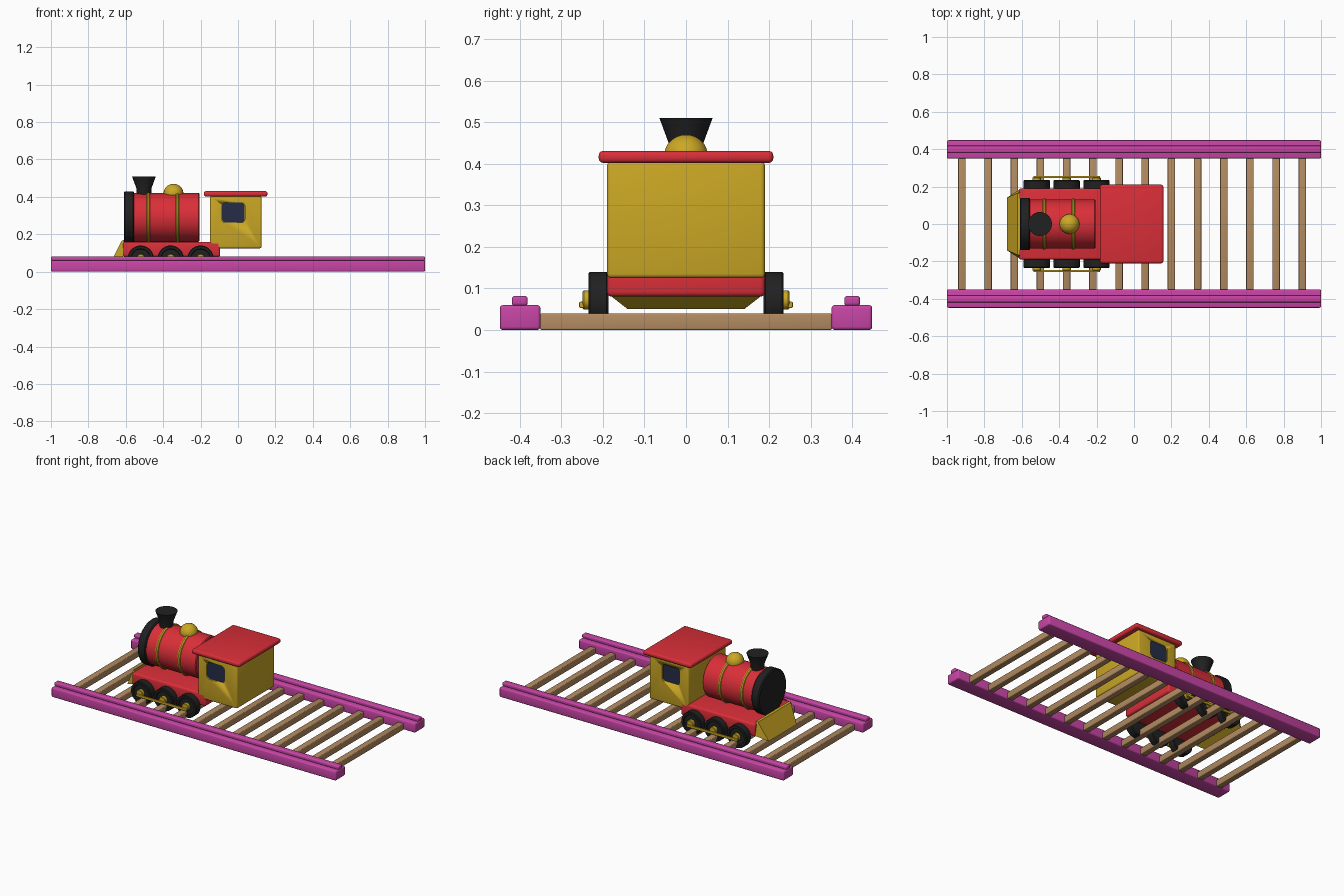
import bpy, bmesh, math
from mathutils import Matrix

if "Cube" in bpy.data.objects:
    bpy.data.objects.remove(bpy.data.objects["Cube"])


def material(name, rgb):
    m = bpy.data.materials.new(name)
    m.diffuse_color = (*rgb, 1)
    m.use_nodes = True
    m.node_tree.nodes["Principled BSDF"].inputs["Base Color"].default_value = m.diffuse_color
    return m


MAGENTA = material("magenta", (0.58, 0.06, 0.38))
WOOD = material("tan wood", (0.45, 0.26, 0.12))
RED = material("red", (0.70, 0.028, 0.04))
YELLOW = material("golden yellow", (0.60, 0.39, 0.018))
BLACK = material("black", (0.015, 0.015, 0.016))
GLASS = material("dark blue glass", (0.018, 0.026, 0.065))


def finish(bm, name, mat, smooth=True):
    bmesh.ops.recalc_face_normals(bm, faces=bm.faces)
    me = bpy.data.meshes.new(name)
    bm.to_mesh(me)
    bm.free()
    ob = bpy.data.objects.new(name, me)
    bpy.context.collection.objects.link(ob)
    me.materials.append(mat)
    if smooth:
        bpy.ops.object.select_all(action='DESELECT')
        ob.select_set(True)
        bpy.context.view_layer.objects.active = ob
        bpy.ops.object.shade_smooth_by_angle(angle=math.radians(35))
    return ob


def box(name, mat, xs, ys, zs, bevel=0.0, edge_axis=None):
    """Box from its ranges; edge_axis limits the rounding to edges along it."""
    bm = bmesh.new()
    bmesh.ops.create_cube(bm, size=1)
    for v in bm.verts:
        for i, r in enumerate((xs, ys, zs)):
            v.co[i] = (r[0] + r[1]) / 2 + v.co[i] * (r[1] - r[0])
    if bevel:
        edges = [e for e in bm.edges if edge_axis is None or
                 abs(e.verts[0].co[edge_axis] - e.verts[1].co[edge_axis]) > 1e-5]
        bmesh.ops.bevel(bm, geom=edges, offset=bevel, segments=3, profile=0.5, affect='EDGES')
    return finish(bm, name, mat)


def lathe(name, mat, profile, centre, axis='Z', steps=40):
    """Spin (radius, height) points round an axis through centre."""
    bm = bmesh.new()
    verts = [bm.verts.new((r, 0, h)) for r, h in profile]
    edges = [bm.edges.new(p) for p in zip(verts, verts[1:])]
    bmesh.ops.spin(bm, geom=verts + edges, cent=(0, 0, 0), axis=(0, 0, 1),
                   angle=2 * math.pi, steps=steps)
    bmesh.ops.remove_doubles(bm, verts=bm.verts, dist=1e-5)
    turn = {'Z': Matrix(), 'X': Matrix.Rotation(math.pi / 2, 4, 'Y'),
            'Y': Matrix.Rotation(-math.pi / 2, 4, 'X')}[axis]
    bm.transform(Matrix.Translation(centre) @ turn)
    return finish(bm, name, mat)


def span(a, b, side):
    return tuple(sorted((a * side, b * side)))


# Track: two beams with rail heads, and wooden sleepers
for s, n in ((-1, "front"), (1, "back")):
    box(n + "_rail_beam", MAGENTA, (-1, 1), span(0.35, 0.448, s), (0, 0.06), 0.008)
    box(n + "_rail_head", MAGENTA, (-1, 1), span(0.381, 0.419, s), (0.058, 0.082), 0.007)
for i in range(14):
    x = -0.92 + 0.14 * i
    box(f"sleeper_{i + 1}", WOOD, (x - 0.02, x + 0.02), (-0.351, 0.351), (0, 0.04), 0.004)

# Chassis, boiler and smokebox
box("chassis", RED, (-0.615, -0.095), (-0.1904, 0.1904), (0.08, 0.16), 0.012)
lathe("boiler", RED, [(0, -0.59), (0.13, -0.59), (0.13, -0.21), (0.125, -0.205), (0, -0.205)],
      (0, 0, 0.29), 'X', 48)
lathe("smokebox", BLACK, [(0, -0.61), (0.134, -0.61), (0.14, -0.604), (0.14, -0.561),
                          (0.134, -0.555), (0, -0.555)], (0, 0, 0.29), 'X', 48)
for i, x in enumerate((-0.48, -0.325)):
    ring = [(0.128 + 0.009 * math.cos(a), x + 0.011 * math.sin(a))
            for a in (k * math.pi / 4 for k in range(9))]
    lathe(f"boiler_band_{i + 1}", YELLOW, ring, (0, 0, 0.29), 'X', 48)

# Chimney and dome
lathe("chimney", BLACK, [(0, 0.38), (0.04, 0.38), (0.04, 0.445), (0.064, 0.51), (0, 0.51)],
      (-0.503, 0, 0))
dome = [(0.053 * math.cos(a), 0.052 * math.sin(a))
        for a in (math.pi / 2 * k / 8 for k in range(-3, 9))]
lathe("steam_dome", YELLOW, dome, (-0.345, 0, 0.418))

# Cab with recessed side windows and a roof
cab = box("cab", YELLOW, (-0.15, 0.126), (-0.19, 0.19), (0.125, 0.405), 0.01)
for s, n in ((-1, "front"), (1, "back")):
    cut = box(n + "_window_cutter", YELLOW, (-0.087, 0.037), span(0.178, 0.25, s),
              (0.262, 0.37), 0.02, 1)
    cut.hide_render = True
    cut.hide_viewport = True
    mod = cab.modifiers.new("window", 'BOOLEAN')
    mod.operation = 'DIFFERENCE'
    mod.solver = 'EXACT'
    mod.object = cut
    box(n + "_window", GLASS, (-0.086, 0.036), span(0.176, 0.182, s), (0.263, 0.369), 0.02, 1)
box("roof", RED, (-0.182, 0.157), (-0.21, 0.21), (0.402, 0.431), 0.011)

# Cowcatcher wedge with an underside rising to the chassis
bm = bmesh.new()
for x, y, z in ((-0.68, 0.14, 0.05), (-0.61, 0.185, 0.085), (-0.61, 0.165, 0.17),
                (-0.622, 0.165, 0.165)):
    for s in (-1, 1):
        bm.verts.new((x, y * s, z))
bmesh.ops.convex_hull(bm, input=bm.verts)
finish(bm, "cowcatcher", YELLOW, False)

# Wheels with recessed faces, hubs and coupling rods
WHEEL_X = (-0.52, -0.36, -0.20)
for s, n in ((-1, "front"), (1, "back")):
    for i, x in enumerate(WHEEL_X):
        wheel = [(0, 0.187), (0.066, 0.187), (0.07, 0.191), (0.07, 0.231), (0.066, 0.235),
                 (0.053, 0.235), (0.050, 0.228), (0, 0.228)]
        lathe(f"{n}_wheel_{i + 1}", BLACK, [(r, h * s) for r, h in wheel], (x, 0, 0.07), 'Y', 32)
        hub = [(0, 0.225), (0.023, 0.225), (0.023, 0.246), (0.020, 0.249), (0, 0.249)]
        lathe(f"{n}_hub_{i + 1}", YELLOW, [(r, h * s) for r, h in hub], (x, 0, 0.072), 'Y', 24)
    box(n + "_coupling_rod", YELLOW, (-0.538, -0.182), span(0.245, 0.257, s), (0.053, 0.068), 0.003)
